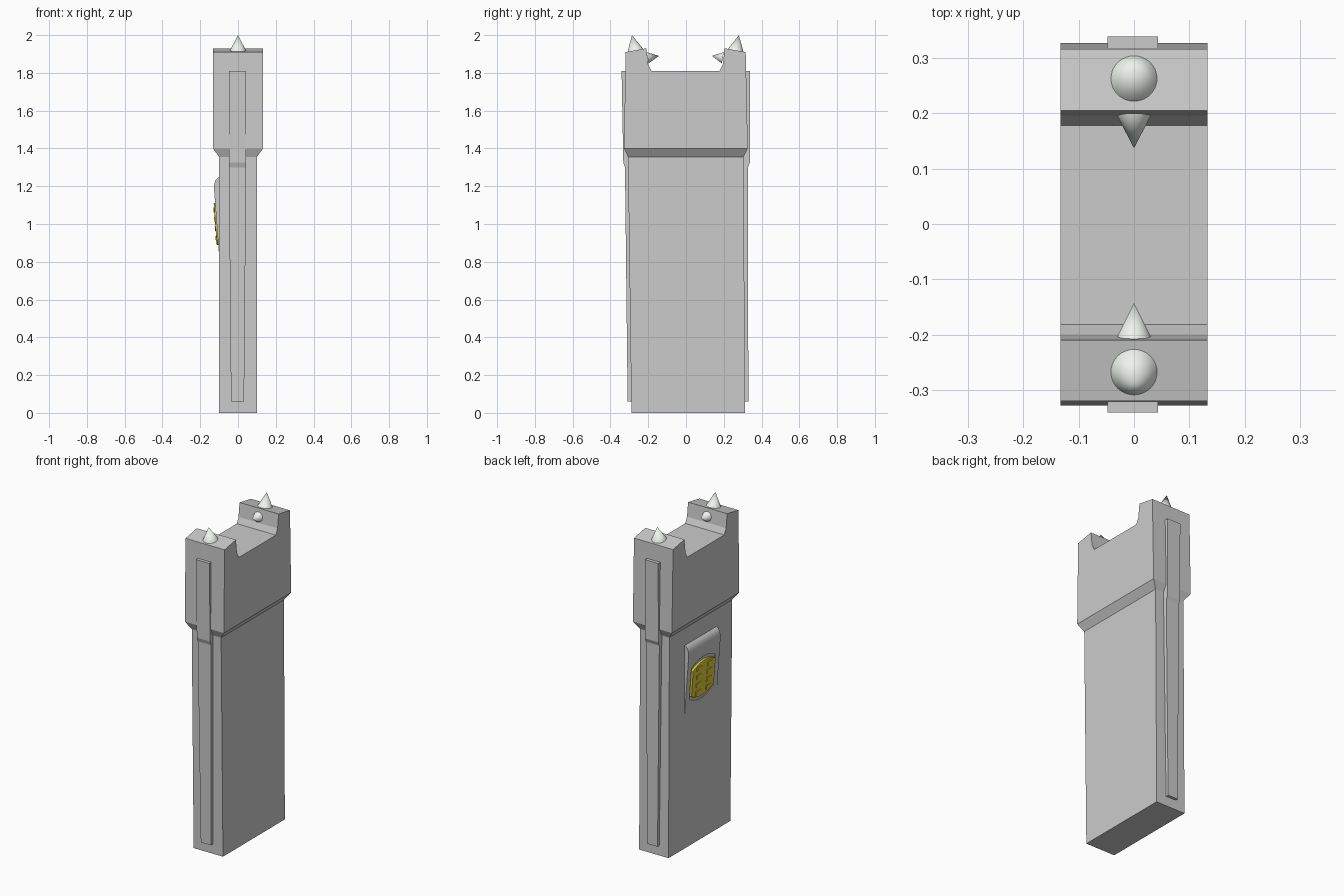
import bpy, bmesh, math
from mathutils import Vector, Matrix

if "Cube" in bpy.data.objects:
    bpy.data.objects.remove(bpy.data.objects["Cube"])


def make(name, verts, faces, color=None):
    me = bpy.data.meshes.new(name)
    bm = bmesh.new()
    vs = [bm.verts.new(v) for v in verts]
    for f in faces:
        bm.faces.new([vs[i] for i in f])
    bmesh.ops.recalc_face_normals(bm, faces=bm.faces)
    bm.to_mesh(me)
    bm.free()
    ob = bpy.data.objects.new(name, me)
    bpy.context.collection.objects.link(ob)
    if color:
        mat = bpy.data.materials.get(color[0]) or bpy.data.materials.new(color[0])
        mat.diffuse_color = color[1]
        mat.use_nodes = True
        mat.node_tree.nodes["Principled BSDF"].inputs["Base Color"].default_value = mat.diffuse_color
        me.materials.append(mat)
    return ob


def prism(name, a, b, color=None, sides=None):
    """Join two matching outlines with walls and cap both ends."""
    n = len(a)
    rim = [(i, (i + 1) % n, (i + 1) % n + n, i + n) for i in range(n)]
    caps = sides or [tuple(range(n))]
    caps = caps + [tuple(i + n for i in c) for c in caps]
    return make(name, a + b, rim + caps, color)


def smooth(ob, angle=30):
    bpy.ops.object.select_all(action='DESELECT')
    ob.select_set(True)
    bpy.context.view_layer.objects.active = ob
    bpy.ops.object.shade_smooth_by_angle(angle=math.radians(angle))


METAL = ("metal", (0.85, 0.9, 0.84, 1))
YELLOW = ("yellow", (0.72, 0.6, 0.04, 1))

# Body and forked head: half width, y, z
outline = [(.1, -.289, 0), (.1, -.307, 1.355), (.133, -.328, 1.40), (.133, -.32, 1.91),
           (.133, -.21, 1.93), (.133, -.20, 1.845), (.133, -.182, 1.81),
           (.133, .178, 1.81), (.133, .195, 1.845), (.133, .205, 1.93),
           (.133, .316, 1.91), (.133, .327, 1.40), (.1, .304, 1.355), (.1, .313, 0)]
prism("body", outline, [(-x, y, z) for x, y, z in outline],
      sides=[(0, 1, 12, 13), (1, 2, 11, 12), (2, 3, 4, 5, 6, 7, 8, 9, 10, 11)])


# Raised contact strips on the narrow sides: z, outer y, half width
def strip(name, rows, inner):
    side = [(z, y) for z, y, w in rows]
    a = [(w, y, z) for z, y, w in rows] + [(w, inner, z) for z, y, w in reversed(rows)]
    b = [(-x - .005, y, z) for x, y, z in a]
    n = len(rows)
    quads = [(i, i + 1, 2 * n - 2 - i, 2 * n - 1 - i) for i in range(n - 1)]
    prism(name, a, b, sides=quads)


strip("front_strip", [(.06, -.309, .032), (1.30, -.323, .043),
                      (1.325, -.332, .043), (1.81, -.341, .043)], -.27)
strip("back_strip", [(.06, .33, .032), (1.30, .328, .043),
                     (1.325, .338, .043), (1.81, .339, .043)], .27)


# Pointed electrodes
def spike(name, base, tip, r):
    base, tip = Vector(base), Vector(tip)
    rot = (tip - base).to_track_quat('Z', 'Y')
    n = 32
    ring = [base + rot @ Vector((r * math.cos(2 * math.pi * i / n),
                                 r * math.sin(2 * math.pi * i / n), 0)) for i in range(n)]
    faces = [(i, (i + 1) % n, n) for i in range(n)] + [tuple(range(n))]
    smooth(make(name, ring + [tip], faces, METAL), 60)


spike("front_top_spike", (0, -.268, 1.917), (0, -.286, 2.0), .043)
spike("back_top_spike", (0, .263, 1.917), (0, .28, 2.0), .043)
spike("front_inner_spike", (0, -.203, 1.88), (0, -.143, 1.89), .03)
spike("back_inner_spike", (0, .195, 1.88), (0, .137, 1.89), .03)

# Wedge-shaped switch housing on the left broad face
wedge = [(-.098, .80), (-.1, .83), (-.127, 1.19), (-.1262, 1.206), (-.123, 1.221),
         (-.117, 1.234), (-.108, 1.244), (-.098, 1.25), (-.08, 1.25), (-.08, .80)]
housing = prism("switch_housing", [(x, .155, z) for x, z in wedge],
                [(x, -.155, z) for x, z in wedge])
smooth(housing, 25)

# Frame lying on the sloping housing face: local x = y, local y = up, local z = outward
up = Vector((-.027, 0, .36)).normalized()
out = Vector((-.36, 0, -.027)).normalized()
centre = Vector((-.1127, 0, 1.0))


def on_slope(u, v, d):
    return centre + Vector((0, u, 0)) + up * v + out * d


def arched(hw, hv, arch, steps=10):
    us = [hw * (1 - 2 * i / steps) for i in range(steps + 1)]
    top = [(u, hv + arch * (1 - (u / hw) ** 2)) for u in us]
    return top + [(-u, -v) for u, v in top]


# Slot around the slider
slot = arched(.118, .098, .034)
cutter = prism("slot_cutter", [on_slope(u, v, -.006) for u, v in slot],
               [on_slope(u, v, .03) for u, v in slot])
cutter.hide_render = True
cutter.hide_viewport = True
mod = housing.modifiers.new("slot", 'BOOLEAN')
mod.object = cutter
mod.operation = 'DIFFERENCE'
mod.solver = 'EXACT'

# Yellow slider with bevelled rim
base = arched(.11, .082, .03)
slider = prism("switch_slider", [on_slope(u, v, -.008) for u, v in base],
               [on_slope(u, v, .008) for u, v in base], YELLOW)
bev = slider.modifiers.new("rim", 'BEVEL')
bev.width = .004
bev.segments = 2
bev.limit_method = 'ANGLE'
bev.angle_limit = math.radians(40)

# Grip pads in two columns of four
for c, u in enumerate((-.05, .05)):
    for r in range(4):
        v = (r - 1.5) * .05
        quad = [(u - .024, v - .015), (u + .024, v - .015),
                (u + .024, v + .015), (u - .024, v + .015)]
        prism(f"grip_pad_{c}_{r}", [on_slope(a, b, .005) for a, b in quad],
              [on_slope(u + (a - u) * .85, v + (b - v) * .8, .0115) for a, b in quad], YELLOW)
